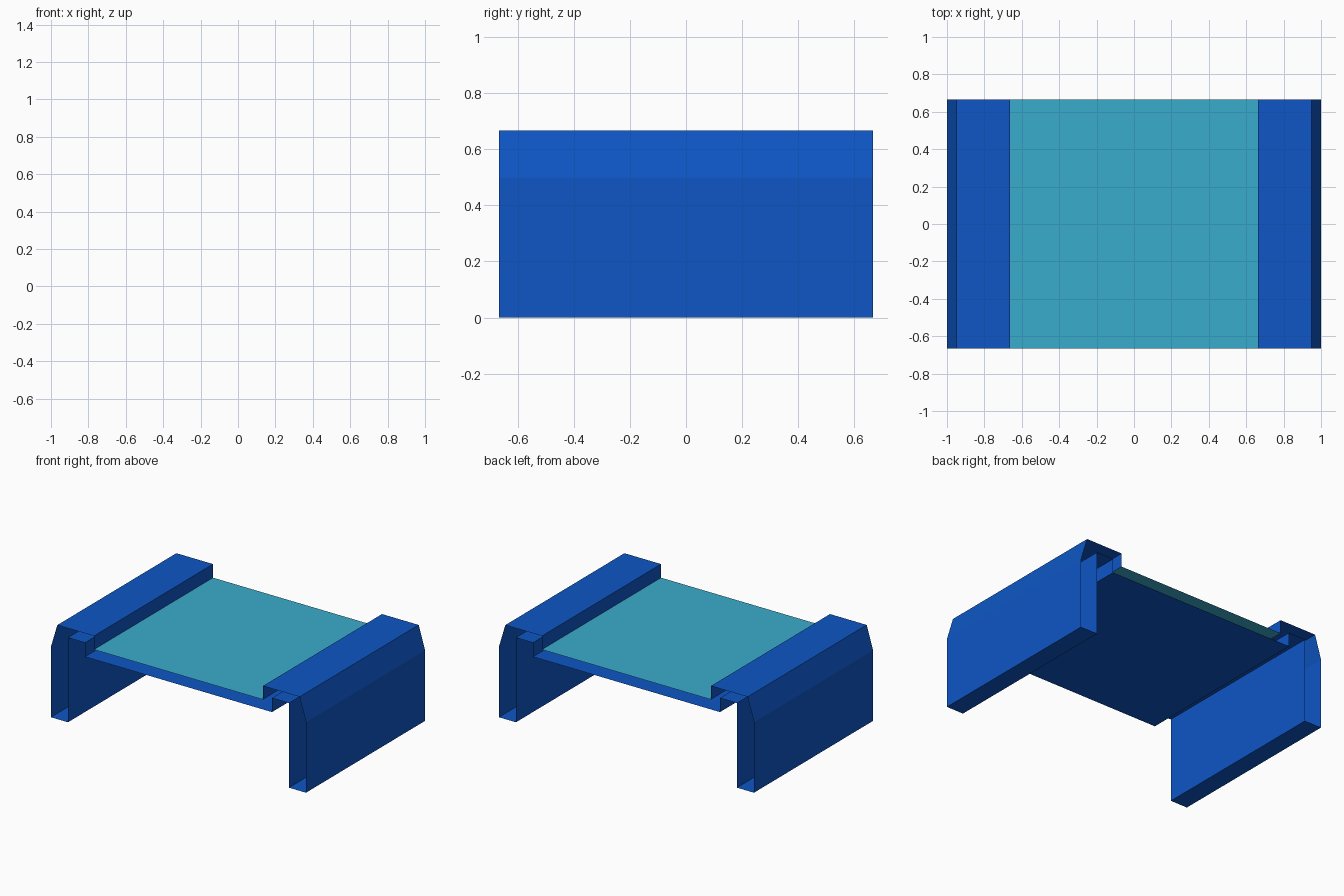
import bpy

if "Cube" in bpy.data.objects:
    bpy.data.objects.remove(bpy.data.objects["Cube"])

HALF_DEPTH = 2 / 3


def material(name, srgb):
    m = bpy.data.materials.new(name)
    lin = [((c / 255 + 0.055) / 1.055) ** 2.4 if c > 10 else c / 255 / 12.92 for c in srgb]
    m.diffuse_color = (*lin, 1)
    m.use_nodes = True
    m.node_tree.nodes["Principled BSDF"].inputs["Base Color"].default_value = m.diffuse_color
    return m


def mirrored_sheet(name, profile, mat):
    """Extrude an open x-z profile along y and mirror it across x = 0."""
    verts = [(x, y, z) for x, z in profile for y in (-HALF_DEPTH, HALF_DEPTH)]
    faces = [(2 * i, 2 * i + 1, 2 * i + 3, 2 * i + 2) for i in range(len(profile) - 1)]
    mesh = bpy.data.meshes.new(name)
    mesh.from_pydata(verts, [], faces)
    mesh.materials.append(mat)
    obj = bpy.data.objects.new(name, mesh)
    bpy.context.collection.objects.link(obj)
    mod = obj.modifiers.new("mirror", 'MIRROR')
    mod.use_axis[0] = True
    mod.merge_threshold = 0.0005
    return obj


blue = material("blue", (14, 86, 197))
teal = material("teal", (58, 172, 204))

# Open-ended casing: underside, ledge, leg, chamfered rail and lip
U = 1 / 15
mirrored_sheet("trough_casing", [
    (0, 0.5), (11 * U, 0.5), (11 * U, 0.6), (13 * U, 0.6), (13 * U, 0),
    (1, 0), (1, 0.5), (0.95, 10 * U), (0.6625, 10 * U), (0.6625, 0.57),
], blue)

# Flat deck between the rails
mirrored_sheet("deck", [(0.6625, 0.57), (0, 0.57)], teal)
